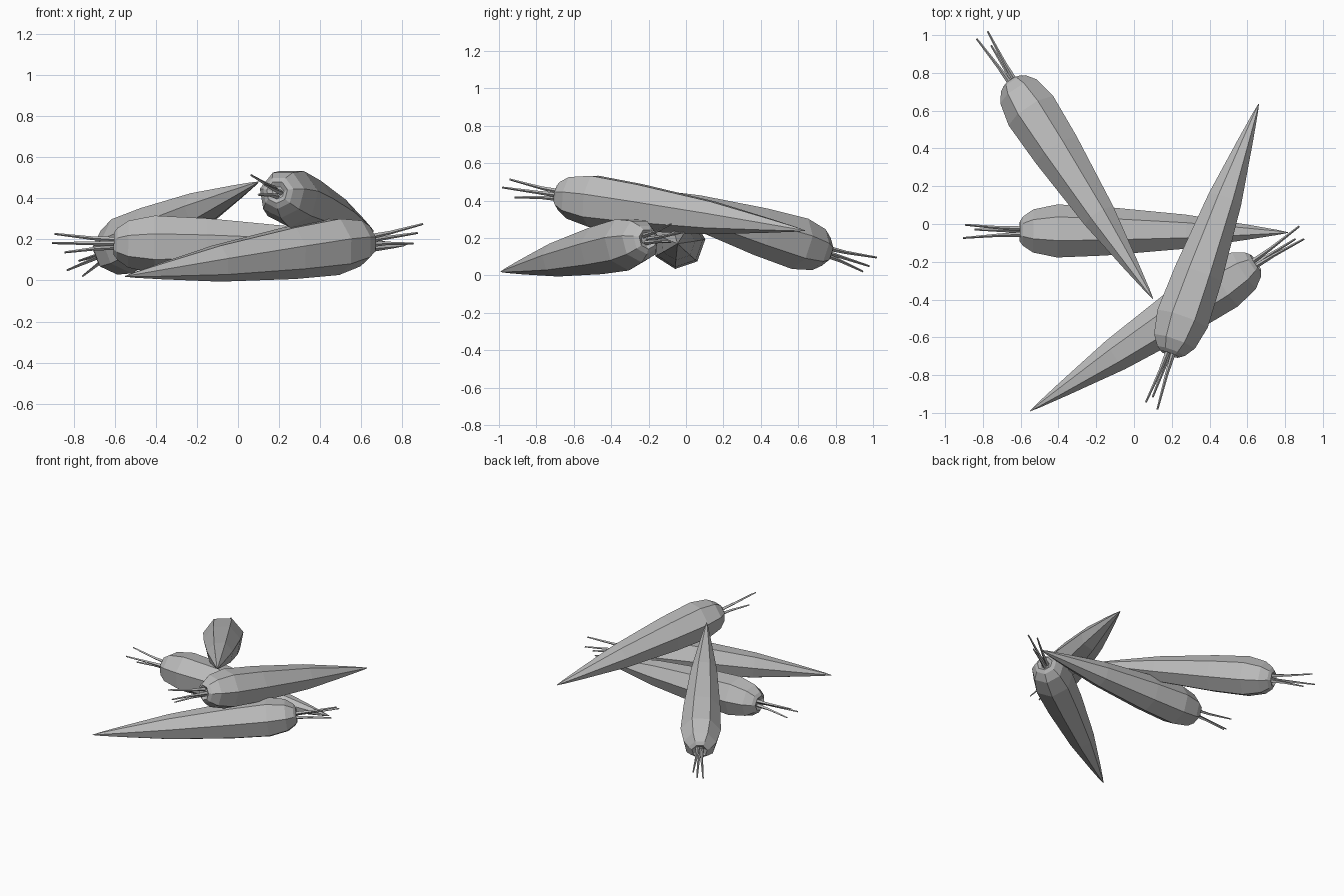
import bpy, bmesh, math
from mathutils import Vector

cube = bpy.data.objects.get("Cube")
if cube:
    bpy.data.objects.remove(cube, do_unlink=True)

grey = bpy.data.materials.new("plain_grey")
grey.use_nodes = True
colour = (0.5, 0.5, 0.5, 1)
grey.diffuse_color = colour
grey.node_tree.nodes["Principled BSDF"].inputs["Base Color"].default_value = colour

SIDES = 7
# Fraction of the length from the crown, radius
ROOT_PROFILE = [(0.012, 0.03), (0.0, 0.055), (0.012, 0.08), (0.05, 0.118), (0.14, 0.145),
                (0.32, 0.133), (0.62, 0.093), (0.85, 0.041), (0.96, 0.014)]
# Sideways reach, upward reach, length
STEMS = [(0.035, 0.045, 0.29), (-0.035, 0.0, 0.30), (0.01, -0.045, 0.24)]


def frame(axis):
    """Sideways and upward directions across an axis."""
    side = axis.cross(Vector((0, 0, 1))).normalized()
    return side, side.cross(axis).normalized()


def loft(bm, rings):
    """Skin a list of (centre, radius, side, up, roll, count) rings and cap both ends."""
    loops = []
    for centre, radius, side, up, roll, count in rings:
        angles = [roll + math.tau * i / count for i in range(count)]
        loops.append([bm.verts.new(centre + radius * (math.cos(a) * side + math.sin(a) * up))
                      for a in angles])
    for a, b in zip(loops, loops[1:]):
        for i in range(len(a)):
            j = (i + 1) % len(a)
            bm.faces.new((a[i], a[j], b[j], b[i]))
    bm.faces.new(loops[0])
    bm.faces.new(loops[-1])


def finish(bm, name):
    bmesh.ops.recalc_face_normals(bm, faces=bm.faces)
    mesh = bpy.data.meshes.new(name)
    bm.to_mesh(mesh)
    bm.free()
    mesh.materials.append(grey)
    obj = bpy.data.objects.new(name, mesh)
    bpy.context.collection.objects.link(obj)


def carrot(name, crown, tip, roll):
    crown, tip = Vector(crown), Vector(tip)
    axis = (crown - tip).normalized()
    side, up = frame(axis)
    roll = math.radians(roll)

    # Tapered faceted root with a dented crown
    bm = bmesh.new()
    rings = [(crown.lerp(tip, t), r, side, up, roll, SIDES) for t, r in ROOT_PROFILE]
    rings.append((tip, 0.002, side, up, roll, SIDES))
    loft(bm, rings)
    finish(bm, name + "_root")

    # Thin spreading stalks
    bm = bmesh.new()
    for across, rise, length in STEMS:
        spread = side * across + up * rise
        base = crown - axis * 0.03 + spread * 0.4
        knee = crown + axis * length * 0.35 + spread * 0.55
        end = crown + axis * length + spread
        loft(bm, [(base, 0.014, side, up, 0, 4), (knee, 0.009, side, up, 0, 4),
                  (end, 0.005, side, up, 0, 4)])
    finish(bm, name + "_stalks")


carrot("middle_carrot", (-0.605, -0.04, 0.18), (0.815, -0.045, 0.17), 6)
carrot("front_carrot", (0.645, -0.205, 0.195), (-0.55, -0.99, 0.02), 13)
carrot("back_carrot", (-0.645, 0.755, 0.125), (0.10, -0.395, 0.48), 15)
carrot("top_carrot", (0.19, -0.69, 0.43), (0.66, 0.635, 0.24), 13)
